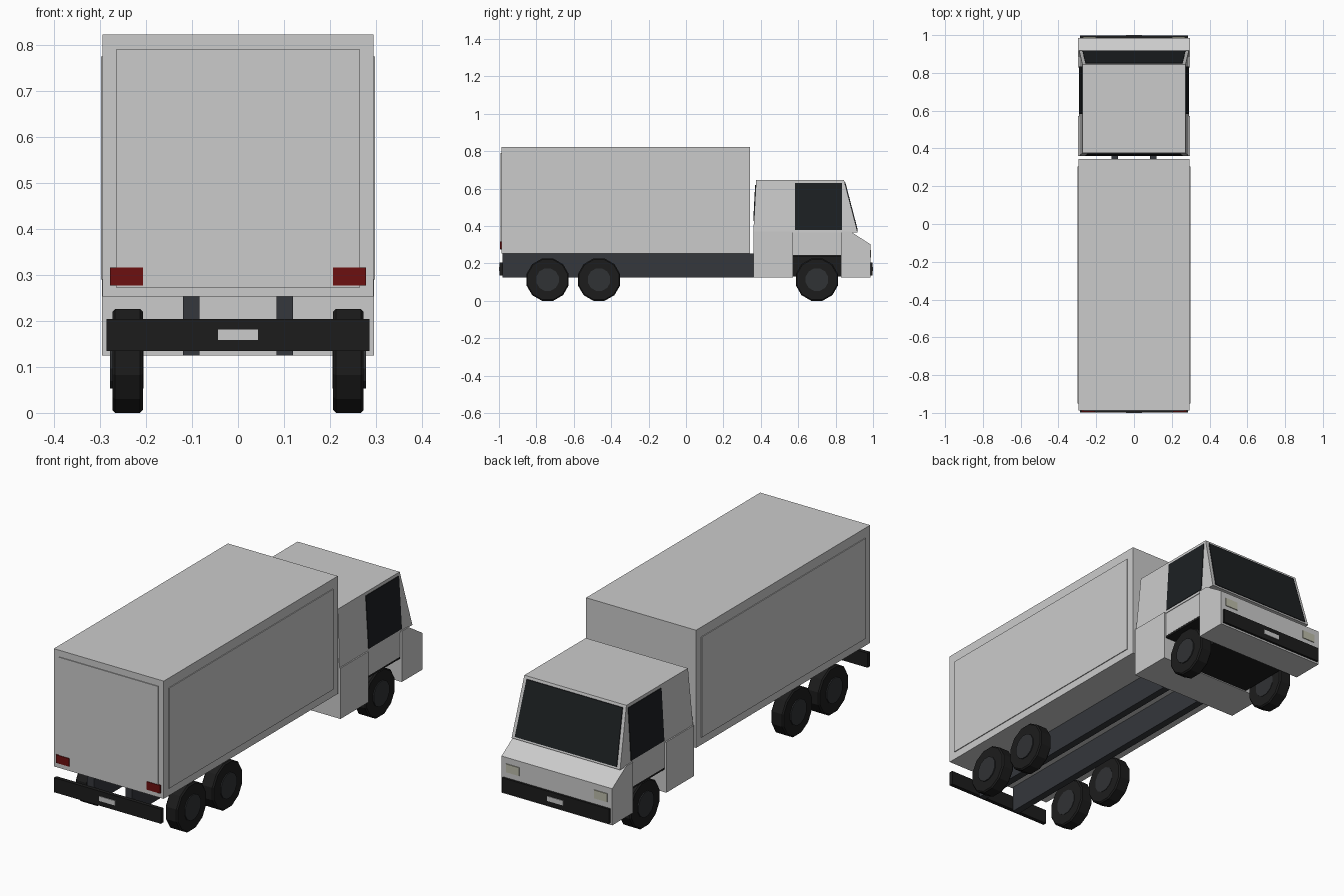
import bpy, bmesh, math
from mathutils import Vector, Matrix

if "Cube" in bpy.data.objects:
    bpy.data.objects.remove(bpy.data.objects["Cube"])


def material(name, rgb):
    m = bpy.data.materials.new(name)
    m.diffuse_color = (*rgb, 1)
    m.use_nodes = True
    m.node_tree.nodes["Principled BSDF"].inputs["Base Color"].default_value = m.diffuse_color
    return m


BLACK = material("black", (0.012, 0.012, 0.012))
GLASS = material("glass", (0.012, 0.014, 0.016))
STEEL = material("steel", (0.035, 0.038, 0.045))
RUBBER = material("rubber", (0.012, 0.012, 0.012))
HUB = material("hub", (0.03, 0.032, 0.035))
RED = material("red", (0.15, 0.005, 0.005))
LAMP = material("lamp", (0.5, 0.5, 0.4))


def finish(name, bm, mat=None):
    bmesh.ops.recalc_face_normals(bm, faces=bm.faces)
    me = bpy.data.meshes.new(name)
    bm.to_mesh(me)
    bm.free()
    ob = bpy.data.objects.new(name, me)
    bpy.context.collection.objects.link(ob)
    if mat:
        me.materials.append(mat)
    return ob


def slab(name, points, shift, mat=None):
    """Extrude a planar polygon along a vector."""
    bm = bmesh.new()
    face = bm.faces.new([bm.verts.new(p) for p in points])
    new = bmesh.ops.extrude_face_region(bm, geom=[face])["geom"]
    bmesh.ops.translate(bm, vec=shift, verts=[v for v in new if isinstance(v, bmesh.types.BMVert)])
    return finish(name, bm, mat)


def box(name, x, y, z, mat=None):
    pts = [(x[0], y[0], z[0]), (x[1], y[0], z[0]), (x[1], y[1], z[0]), (x[0], y[1], z[0])]
    return slab(name, pts, (0, 0, z[1] - z[0]), mat)


def side_profile(name, half, yz, mat=None):
    return slab(name, [(-half, y, z) for y, z in yz], (2 * half, 0, 0), mat)


def cylinder(name, x, y, z, radius, width, bevel, mat):
    bm = bmesh.new()
    turn = Matrix.Translation((x, y, z)) @ Matrix.Rotation(math.pi / 2, 4, 'Y') @ Matrix.Rotation(math.pi / 12, 4, 'Z')
    bmesh.ops.create_cone(bm, cap_ends=True, segments=12, radius1=radius, radius2=radius,
                          depth=width, matrix=turn)
    if bevel:
        rims = [e for e in bm.edges if abs(e.verts[0].co.x - e.verts[1].co.x) < 1e-5]
        bmesh.ops.bevel(bm, geom=rims, offset=bevel, segments=1, affect='EDGES')
    return finish(name, bm, mat)


# Cargo box with raised panels on the sides and rear door
box("cargo_box", (-0.294, 0.294), (-0.987, 0.343), (0.253, 0.822))
box("cargo_side_panels", (-0.298, 0.298), (-0.95, 0.305), (0.29, 0.775))
box("cargo_rear_door", (-0.265, 0.265), (-0.991, -0.97), (0.272, 0.79))

# Lower cab with open wheel arch
side_profile("cab_lower", 0.287, [(0.36, 0.125), (0.57, 0.125), (0.57, 0.245), (0.83, 0.245), (0.83, 0.125),
                                  (0.985, 0.125), (0.985, 0.30), (0.88, 0.37), (0.36, 0.37)])
box("cab_rear_skirt", (-0.296, 0.296), (0.36, 0.573), (0.125, 0.37))
side_profile("cab_nose", 0.296, [(0.828, 0.125), (0.986, 0.125), (0.986, 0.302), (0.88, 0.37), (0.828, 0.37)])
box("wheel_arch_lining", (-0.286, 0.286), (0.57, 0.83), (0.235, 0.246), BLACK)
box("engine_bay", (-0.2, 0.2), (0.57, 0.83), (0.13, 0.24), BLACK)

# Tapered upper cab
ZB, ZT, XB, XT = 0.365, 0.645, 0.290, 0.273
bm = bmesh.new()
low = [bm.verts.new(p) for p in ((-XB, 0.36, ZB), (XB, 0.36, ZB), (XB, 0.918, ZB), (-XB, 0.918, ZB))]
top = [bm.verts.new(p) for p in ((-XT, 0.375, ZT), (XT, 0.375, ZT), (XT, 0.845, ZT), (-XT, 0.845, ZT))]
bm.faces.new(low)
bm.faces.new(top)
for i in range(4):
    j = (i + 1) % 4
    bm.faces.new((low[i], low[j], top[j], top[i]))
finish("cab_upper", bm)


def blend(a, b, z):
    return a + (b - a) * (z - ZB) / (ZT - ZB)


# Glass follows the sloping cab walls
def end_glass(name, ya, yb, z0, z1, margin, step):
    pts = [(s * (blend(XB, XT, z) - margin), blend(ya, yb, z), z)
           for s, z in ((-1, z0), (1, z0), (1, z1), (-1, z1))]
    slab(name, pts, (0, step, 0), GLASS)


end_glass("windshield", 0.918, 0.845, 0.375, 0.632, 0.017, 0.004)
end_glass("rear_window", 0.36, 0.375, 0.43, 0.62, 0.03, -0.004)
for s, side in ((-1, "left"), (1, "right")):
    pts = [(s * blend(XB, XT, z), y, z) for y, z in ((0.582, 0.378), (0.835, 0.378), (0.835, 0.63), (0.582, 0.63))]
    slab("side_window_" + side, pts, (s * 0.003, 0, 0), GLASS)

    # Chassis rails
    box("chassis_rail_" + side, sorted((s * 0.084, s * 0.12)), (-0.98, 0.362), (0.125, 0.254), STEEL)

    # Lamps
    box("tail_light_" + side, sorted((s * 0.207, s * 0.278)), (-0.994, -0.98), (0.277, 0.316), RED)
    box("headlight_" + side, sorted((s * 0.2, s * 0.27)), (0.98, 0.99), (0.232, 0.272), LAMP)

    # Wheels
    for y, place in ((0.70, "front"), (-0.465, "middle"), (-0.74, "rear")):
        cylinder(f"{place}_tyre_{side}", s * 0.24, y, 0.113, 0.117, 0.066, 0.006, RUBBER)
        cylinder(f"{place}_hub_{side}", s * 0.2415, y, 0.113, 0.062, 0.073, 0, HUB)

# Bumpers and blank plates
box("rear_bumper", (-0.286, 0.286), (-0.997, -0.978), (0.134, 0.204), BLACK)
box("rear_plate", (-0.043, 0.043), (-1.0, -0.99), (0.158, 0.181))
box("front_bumper", (-0.286, 0.286), (0.98, 0.997), (0.134, 0.204), BLACK)
box("front_plate", (-0.043, 0.043), (0.99, 1.0), (0.158, 0.181))
